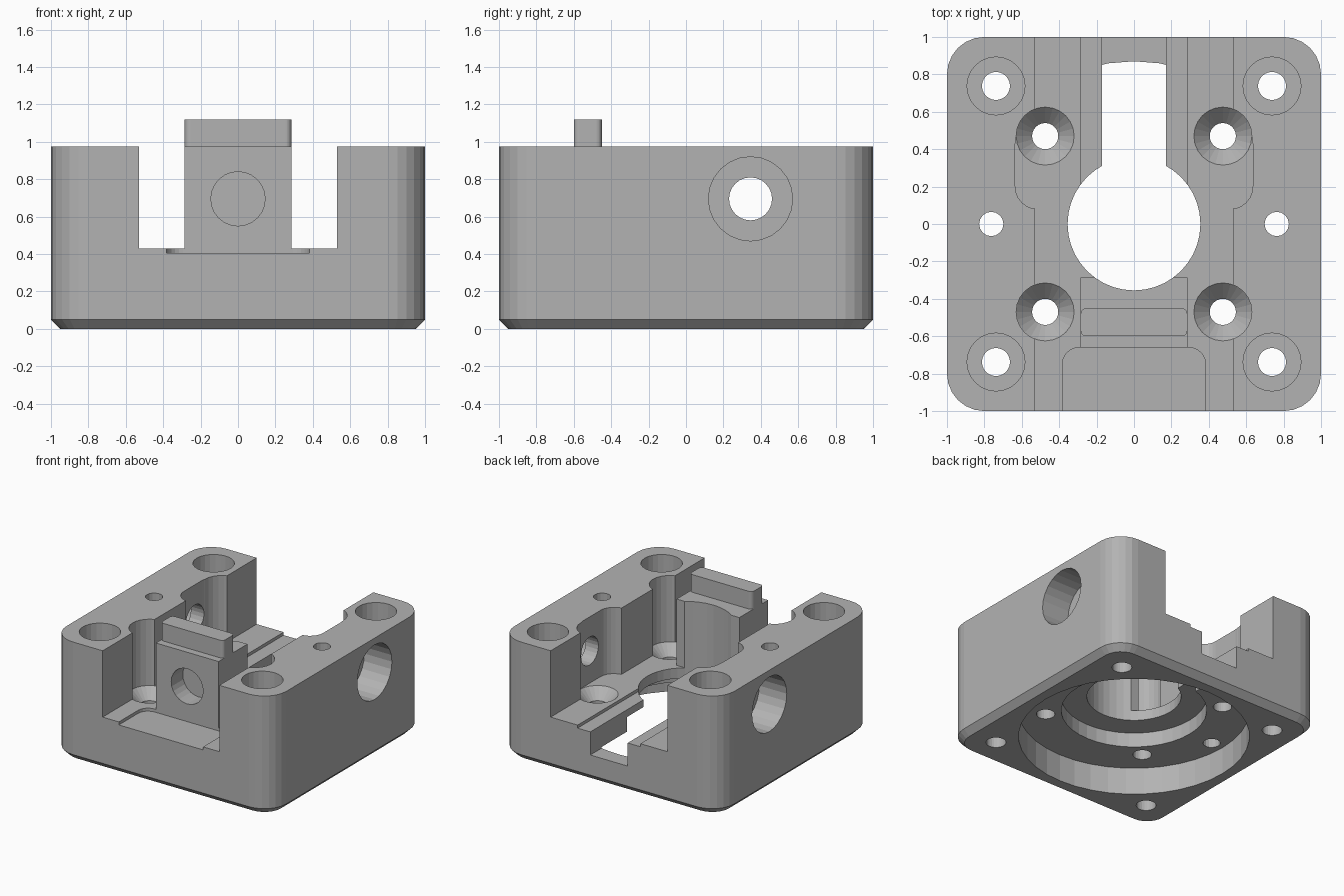
import bpy, bmesh
from math import pi, cos, sin
from mathutils import Matrix, Vector

cube = bpy.data.objects.get("Cube")
if cube:
    bpy.data.objects.remove(cube, do_unlink=True)

grey = bpy.data.materials.new("machined grey")
grey.use_nodes = True
colour = (0.45, 0.45, 0.45, 1)
grey.diffuse_color = colour
grey.node_tree.nodes["Principled BSDF"].inputs["Base Color"].default_value = colour


def loft(name, loops, matrix=Matrix()):
    """Closed solid skinned through matching loops of points."""
    bm = bmesh.new()
    rings = [[bm.verts.new(matrix @ Vector(p)) for p in loop] for loop in loops]
    n = len(rings[0])
    for a, b in zip(rings, rings[1:]):
        for i in range(n):
            j = (i + 1) % n
            bm.faces.new((a[i], a[j], b[j], b[i]))
    bm.faces.new(rings[0][::-1])
    bm.faces.new(rings[-1])
    bmesh.ops.recalc_face_normals(bm, faces=bm.faces)
    mesh = bpy.data.meshes.new(name)
    bm.to_mesh(mesh)
    bm.free()
    mesh.materials.append(grey)
    obj = bpy.data.objects.new(name, mesh)
    bpy.context.collection.objects.link(obj)
    return obj


def rectangle(x, y0, y1, z, r=0, seg=6):
    """Outline symmetric in x, with rounded corners when r is given."""
    if not r:
        return [(x, y0, z), (x, y1, z), (-x, y1, z), (-x, y0, z)]
    points = []
    centres = [(x - r, y1 - r), (r - x, y1 - r), (r - x, y0 + r), (x - r, y0 + r)]
    for k, (cx, cy) in enumerate(centres):
        for i in range(seg + 1):
            a = (k + i / seg) * pi / 2
            points.append((cx + r * cos(a), cy + r * sin(a), z))
    return points


def box(name, x, y0, y1, z0, z1, r=0):
    return loft(name, [rectangle(x, y0, y1, z, r) for z in (z0, z1)])


def turned(name, profile, matrix, sides=24):
    """Round solid from (height, radius) pairs."""
    return loft(name, [[(r * cos(2 * pi * i / sides), r * sin(2 * pi * i / sides), h)
                        for i in range(sides)] for h, r in profile], matrix)


def combine(tool, operation="DIFFERENCE"):
    tool.hide_render = True
    mod = housing.modifiers.new(tool.name, "BOOLEAN")
    mod.operation = operation
    mod.solver = "EXACT"
    mod.object = tool
    graph = bpy.context.evaluated_depsgraph_get()
    mesh = bpy.data.meshes.new_from_object(housing.evaluated_get(graph))
    housing.modifiers.clear()
    housing.data = mesh
    bpy.data.objects.remove(tool, do_unlink=True)


TOP, FLOOR, OVER = 0.975, 0.43, 1.3

# Rounded block with a chamfered foot
housing = loft("housing", [rectangle(0.95, -0.95, 0.95, 0, 0.15),
                           rectangle(1, -1, 1, 0.05, 0.2),
                           rectangle(1, -1, 1, TOP, 0.2)])

# Channel, its widened middle and the front floor recess
combine(box("channel", 0.53, -1.1, 1.1, FLOOR, OVER))
combine(box("wall_pockets", 0.635, 0.08, 0.55, FLOOR, OVER, 0.12))
combine(box("front_recess", 0.383, -1.3, -0.66, 0.405, 0.7, 0.09))

# Centre post and its top ridge
combine(box("post", 0.285, -0.66, -0.285, 0.38, TOP), "UNION")
combine(box("ridge", 0.285, -0.6, -0.45, 0.95, 1.12, 0.03), "UNION")

# Rear groove and slot
combine(box("rear_groove", 0.285, 0, 1.1, 0.405, 0.8))
combine(box("rear_slot", 0.17, 0, 1.1, 0.215, 0.8))

# Stepped bore rising from the underside
combine(turned("stepped_bore", [(-0.1, 0.87), (0.225, 0.87), (0.225, 0.548),
                                (0.345, 0.548), (0.345, 0.355), (OVER, 0.355)],
               Matrix(), 40))

# Blind hole in the front of the post
combine(turned("post_hole", [(-0.15, 0.145), (0.1, 0.145)],
               Matrix.Translation((0, -0.66, 0.695)) @ Matrix.Rotation(pi / 2, 4, "X")))

for s in (-1, 1):
    # Stepped side port
    combine(turned("side_port", [(0.45, 0.115), (0.75, 0.115), (0.75, 0.225), (1.1, 0.225)],
                   Matrix.Translation((0, 0.345, 0.695)) @ Matrix.Rotation(s * pi / 2, 4, "Y")))
    # Small pin hole
    combine(turned("pin_hole", [(-0.1, 0.065), (OVER, 0.065)],
                   Matrix.Translation((s * 0.763, 0, 0)), 16))
    for t in (-1, 1):
        # Counterbored corner hole
        combine(turned("corner_hole", [(-0.1, 0.075), (0.4, 0.075), (0.4, 0.155), (OVER, 0.155)],
                       Matrix.Translation((s * 0.738, t * 0.738, 0))))
        # Countersunk inner hole
        combine(turned("inner_hole", [(-0.1, 0.07), (0.345, 0.07), (FLOOR, 0.155), (OVER, 0.155)],
                       Matrix.Translation((s * 0.475, t * 0.47, 0))))

housing.data.name = "housing"
